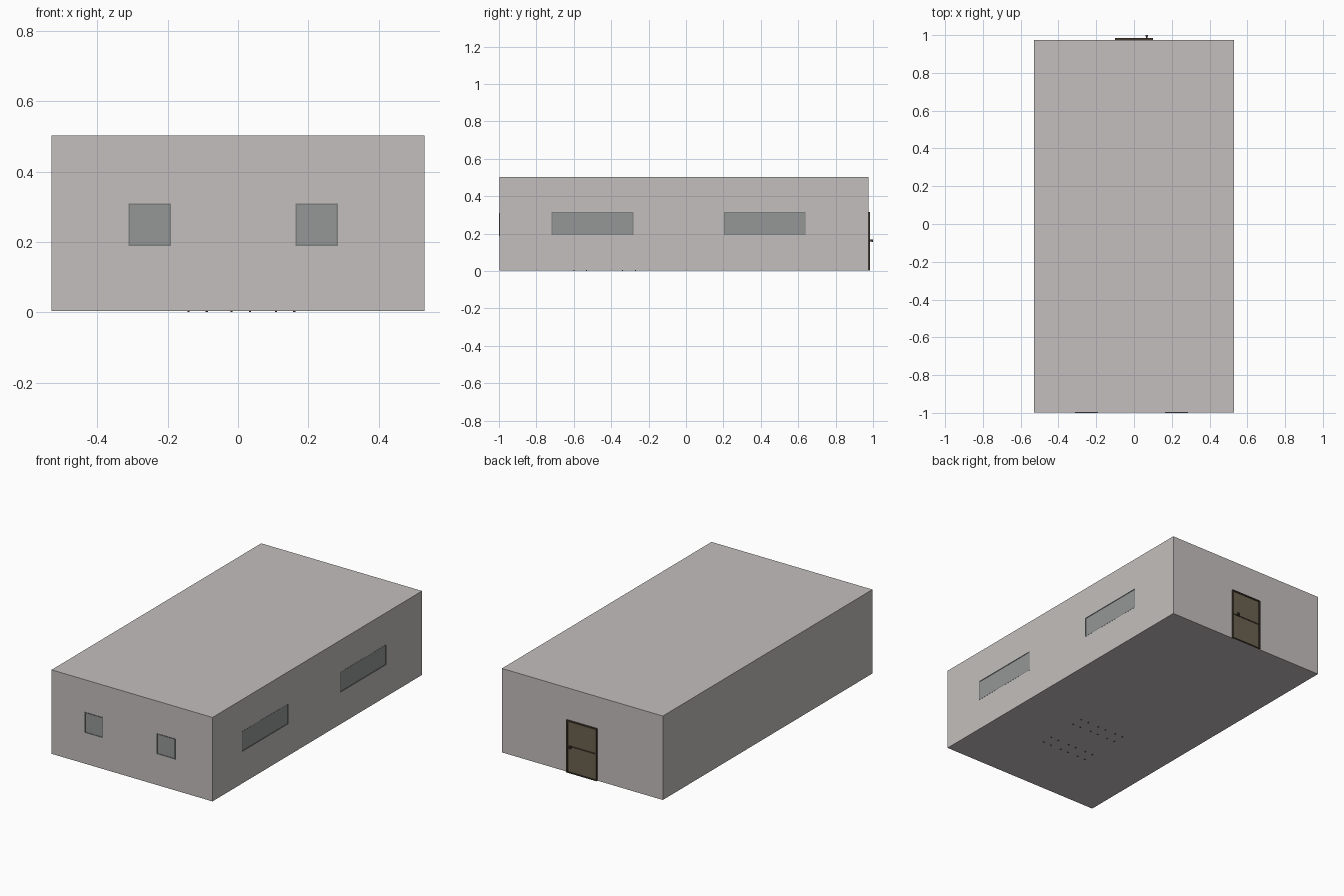
import bpy

if "Cube" in bpy.data.objects:
    bpy.data.objects.remove(bpy.data.objects["Cube"])

def material(name, color):
    m = bpy.data.materials.new(name)
    m.diffuse_color = (*color, 1)
    m.use_nodes = True
    m.node_tree.nodes["Principled BSDF"].inputs["Base Color"].default_value = m.diffuse_color
    return m

WALL = material("wall_paint", (0.55, 0.52, 0.51))
GLASS = material("window_glass", (0.30, 0.31, 0.31))
FRAME = material("window_frame", (0.20, 0.21, 0.21))
WOOD = material("door_wood", (0.15, 0.12, 0.08))
DARK = material("dark_wood", (0.06, 0.045, 0.03))

def box(name, x, y, z, mat):
    """Box from (min, max) ranges on each axis."""
    bpy.ops.mesh.primitive_cube_add(
        size=1, location=[(a + b) / 2 for a, b in (x, y, z)])
    o = bpy.context.object
    o.name = name
    o.scale = [b - a for a, b in (x, y, z)]
    bpy.ops.object.transform_apply(location=True, rotation=False, scale=True)
    o.data.materials.append(mat)
    return o

def cut(target, x, y, z):
    cutter = box("cutter", x, y, z, WALL)
    mod = target.modifiers.new("cut", 'BOOLEAN')
    mod.operation, mod.solver, mod.object = 'DIFFERENCE', 'EXACT', cutter
    bpy.context.view_layer.objects.active = target
    bpy.ops.object.modifier_apply(modifier=mod.name)
    bpy.data.objects.remove(cutter, do_unlink=True)

# Hollow building shell
W, Y0, Y1, Z0, Z1, T = 0.53, -0.997, 0.975, 0.003, 0.503, 0.012
shell = box("building_shell", (-W, W), (Y0, Y1), (Z0, Z1), WALL)
cut(shell, (-W + T, W - T), (Y0 + T, Y1 - T), (Z0 + T, Z1 - T))

# Windows: two in the front wall, two in the right wall
def window(name, a0, a1, z0, z1, side):
    b = 0.005
    depth = (W - T, W + 0.0005) if side else (-1.0, Y0 + T)
    pane_depth = (W - T, W - 0.002) if side else (-0.998, Y0 + T)
    def part(label, a, z, d, mat):
        x, y = (d, a) if side else (a, d)
        return box(name + label, x, y, z, mat)
    opening = (W - 2 * T, W + T) if side else (Y0 - T, Y0 + 2 * T)
    x, y = (opening, (a0, a1)) if side else ((a0, a1), opening)
    cut(shell, x, y, (z0, z1))
    part("_pane", (a0 + b, a1 - b), (z0 + b, z1 - b), pane_depth, GLASS)
    for i, z in enumerate(((z0, z0 + b), (z1 - b, z1))):
        part(f"_rail_{i}", (a0, a1), z, depth, FRAME)
    for i, a in enumerate(((a0, a0 + b), (a1 - b, a1))):
        part(f"_stile_{i}", a, (z0 + b, z1 - b), depth, FRAME)

window("front_window_left", -0.312, -0.19, 0.188, 0.31, False)
window("front_window_right", 0.163, 0.285, 0.188, 0.31, False)
window("side_window_front", -0.72, -0.282, 0.191, 0.314, True)
window("side_window_back", 0.203, 0.64, 0.191, 0.314, True)

# Back door with surround, middle rail and handle
box("door_panel", (-0.092, 0.092), (Y1, 0.980), (Z0, 0.306), WOOD)
for s, n in ((-1, "left"), (1, "right")):
    box("door_stile_" + n, sorted((s * 0.092, s * 0.1)), (Y1, 0.985), (Z0, 0.314), DARK)
box("door_head", (-0.092, 0.092), (Y1, 0.985), (0.306, 0.314), DARK)
box("door_sill", (-0.092, 0.092), (Y1, 0.985), (Z0, 0.009), DARK)
box("door_middle_rail", (-0.092, 0.092), (Y1, 0.983), (0.158, 0.165), DARK)
box("handle_stem", (0.064, 0.071), (0.980, 1.0), (0.157, 0.167), DARK)
box("handle_lever", (0.062, 0.074), (0.992, 1.0), (0.155, 0.169), DARK)

# Desks inside, whose feet just pass through the floor
for r, y in enumerate((-0.565, -0.305)):
    for c, x in enumerate((-0.115, 0.008, 0.134)):
        box(f"desk_top_{r}_{c}", (x - 0.032, x + 0.032), (y - 0.042, y + 0.042),
            (0.09, 0.098), WOOD)
        for i in (-1, 1):
            for j in (-1, 1):
                lx, ly = x + i * 0.026, y + j * 0.034
                box(f"desk_leg_{r}_{c}", (lx - 0.003, lx + 0.003),
                    (ly - 0.003, ly + 0.003), (0, 0.09), DARK)
